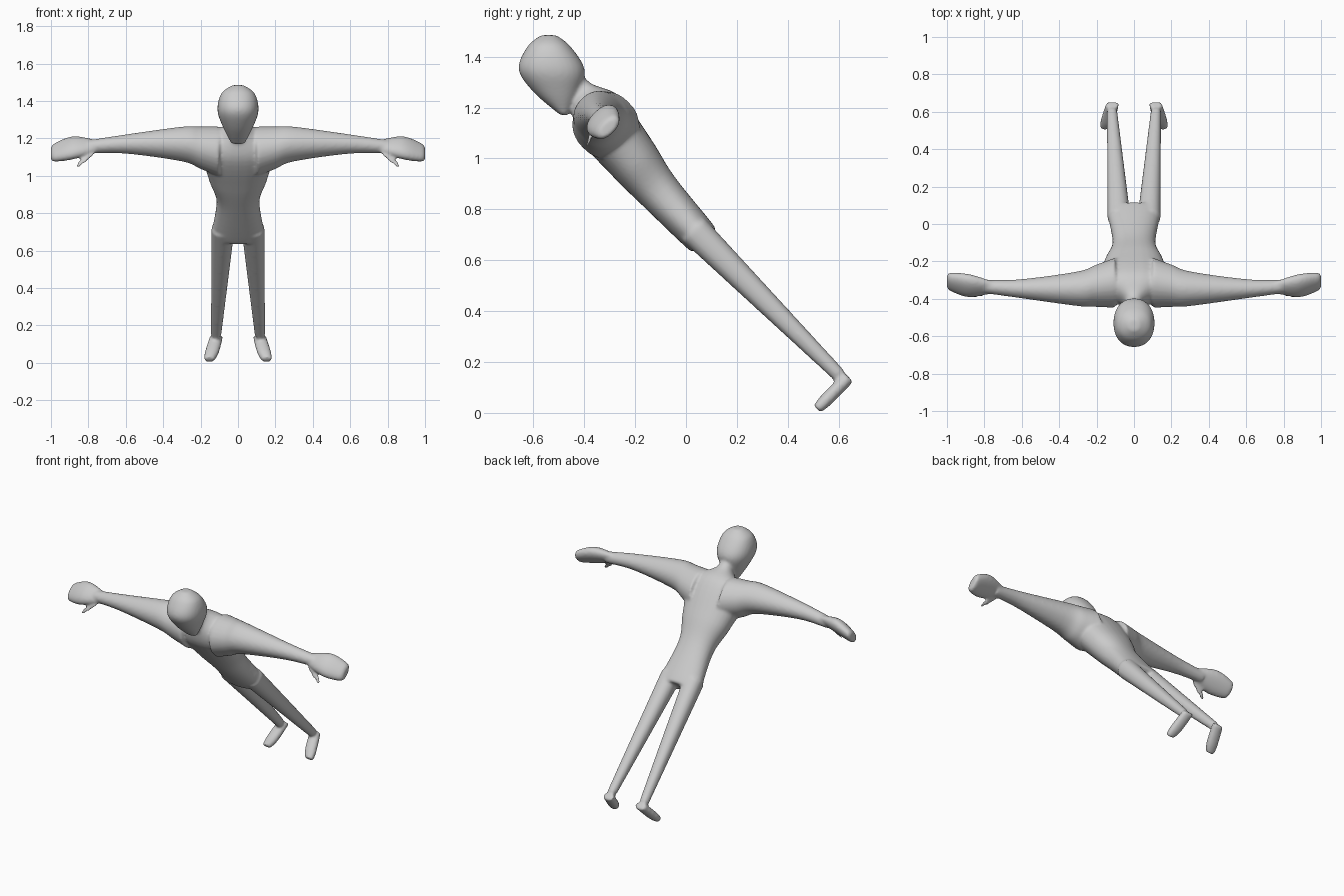
import bpy, bmesh, math
from mathutils import Vector

cube = bpy.data.objects.get("Cube")
if cube:
    bpy.data.objects.remove(cube, do_unlink=True)

# The figure leans diagonally: DOWN runs head to heel, BACK points out of the back
SIDE = Vector((1, 0, 0))
FORE = Vector((0, 1, 0))
DOWN = Vector((0, 1, -1)).normalized()
BACK = Vector((0, 1, 1)).normalized()
SEGMENTS = 28
STEPS = 6
SQUARENESS = 2.2

bm = bmesh.new()


def spine(height):
    """Depth of the leaning body line, curving backwards at the shoulders."""
    return 0.75 - height + max(0, height - 0.8) * 0.2


def blend(before, start, end, after, t):
    """Smooth curve between two sections, guided by their neighbours."""
    leave = (end - before) / 2
    arrive = (after - start) / 2
    step = end - start
    return start + t * (leave + t * (3 * step - 2 * leave - arrive
                                     + t * (leave + arrive - 2 * step)))


def signed_power(value):
    return math.copysign(abs(value) ** (2 / SQUARENESS), value)


def cross_section(centre, u, v):
    """Ring of vertices: a slightly squared ellipse spanned by u and v."""
    ring = []
    for k in range(SEGMENTS):
        angle = math.tau * k / SEGMENTS
        offset = u * signed_power(math.cos(angle)) + v * signed_power(math.sin(angle))
        ring.append(bm.verts.new(centre + offset))
    return ring


def loft(sections, u_axis, v_axis, mirrored=False):
    """Closed tube through sections of x, y, z, half size on u, half size on v."""
    keys = [Vector(section) for section in sections]
    padded = [keys[0], *keys, keys[-1]]
    rows = [blend(*group, step / STEPS)
            for group in zip(padded, padded[1:], padded[2:], padded[3:])
            for step in range(STEPS)]
    rows.append(keys[-1])

    rings = []
    for x, y, z, u_size, v_size in rows:
        centre = Vector((x, y, z))
        rings.append(cross_section(centre, u_axis * u_size, v_axis * v_size))

    faces = [bm.faces.new(rings[0]), bm.faces.new(rings[-1])]
    for upper, lower in zip(rings, rings[1:]):
        for k in range(SEGMENTS):
            faces.append(bm.faces.new((upper[k - 1], upper[k], lower[k], lower[k - 1])))
    if mirrored:
        copy = bmesh.ops.duplicate(bm, geom=faces)["geom"]
        for item in copy:
            if isinstance(item, bmesh.types.BMVert):
                item.co.x = -item.co.x
            elif isinstance(item, bmesh.types.BMFace):
                faces.append(item)
    bmesh.ops.recalc_face_normals(bm, faces=faces)


# Head: level slices from crown to chin, the chin tucked back towards the neck
head = [(1.485, .03, .03), (1.44, .09, .085), (1.35, .11, .13),
        (1.26, .08, .09), (1.17, .035, .015)]
loft([(0, 0.6 * (1.49 - z) ** 2 - 0.54, z, width, depth)
      for z, width, depth in head], SIDE, FORE)

# Neck, chest, waist and hips along the spine
torso = [(1.3, .05, .05), (1.25, .055, .06), (1.16, .19, .115), (1, .16, .105),
         (.87, .115, .085), (.7, .14, .07), (.675, .13, .06)]
loft([(0, spine(z), z, width, depth) for z, width, depth in torso], SIDE, BACK)

# Arms: broad at the chest, tapering to the wrist
arm = [(.1, 1.13, .13), (.2, 1.15, .11), (.3, 1.17, .09), (.6, 1.17, .05), (.8, 1.155, .035)]
loft([(x, spine(z), z, size, size) for x, z, size in arm], BACK, DOWN, mirrored=True)

# Hands: flat mittens
hand = [(.76, 1.16, .04), (.88, 1.15, .075), (.98, 1.125, .06), (1, 1.12, .04)]
loft([(x, spine(z), z, size, size * 0.55) for x, z, size in hand], BACK, DOWN, mirrored=True)

# Thumbs
loft([(.78, -.36, 1.13, .025, .025), (.855, -.385, 1.055, .015, .015)],
     SIDE, BACK, mirrored=True)

# Legs: straight tapers from hip to ankle
leg = [(.08, .72, .062), (.117, .15, .028)]
loft([(x, spine(z), z, size, size) for x, z, size in leg], SIDE, BACK, mirrored=True)

# Feet: square to the shins, toes turned out
foot = [(.115, .14, .036), (.14, .055, .038), (.155, .015, .028)]
loft([(x, z + 0.5, z, size, size * 0.7) for x, z, size in foot], SIDE, DOWN, mirrored=True)

mesh = bpy.data.meshes.new("body")
bm.to_mesh(mesh)
bm.free()
body = bpy.data.objects.new("body", mesh)
bpy.context.collection.objects.link(body)

# One matte grey for the whole figure
grey = bpy.data.materials.new("plain_grey")
grey.use_nodes = True
colour = (0.6, 0.6, 0.6, 1)
grey.diffuse_color = colour
grey.node_tree.nodes["Principled BSDF"].inputs["Base Color"].default_value = colour
mesh.materials.append(grey)

# Fuse the parts into a single skin and relax the seams
fuse = body.modifiers.new("fuse", 'REMESH')
fuse.mode = 'VOXEL'
fuse.voxel_size = 0.008
fuse.use_smooth_shade = True
relax = body.modifiers.new("relax", 'SMOOTH')
relax.factor = 0.5
relax.iterations = 10
